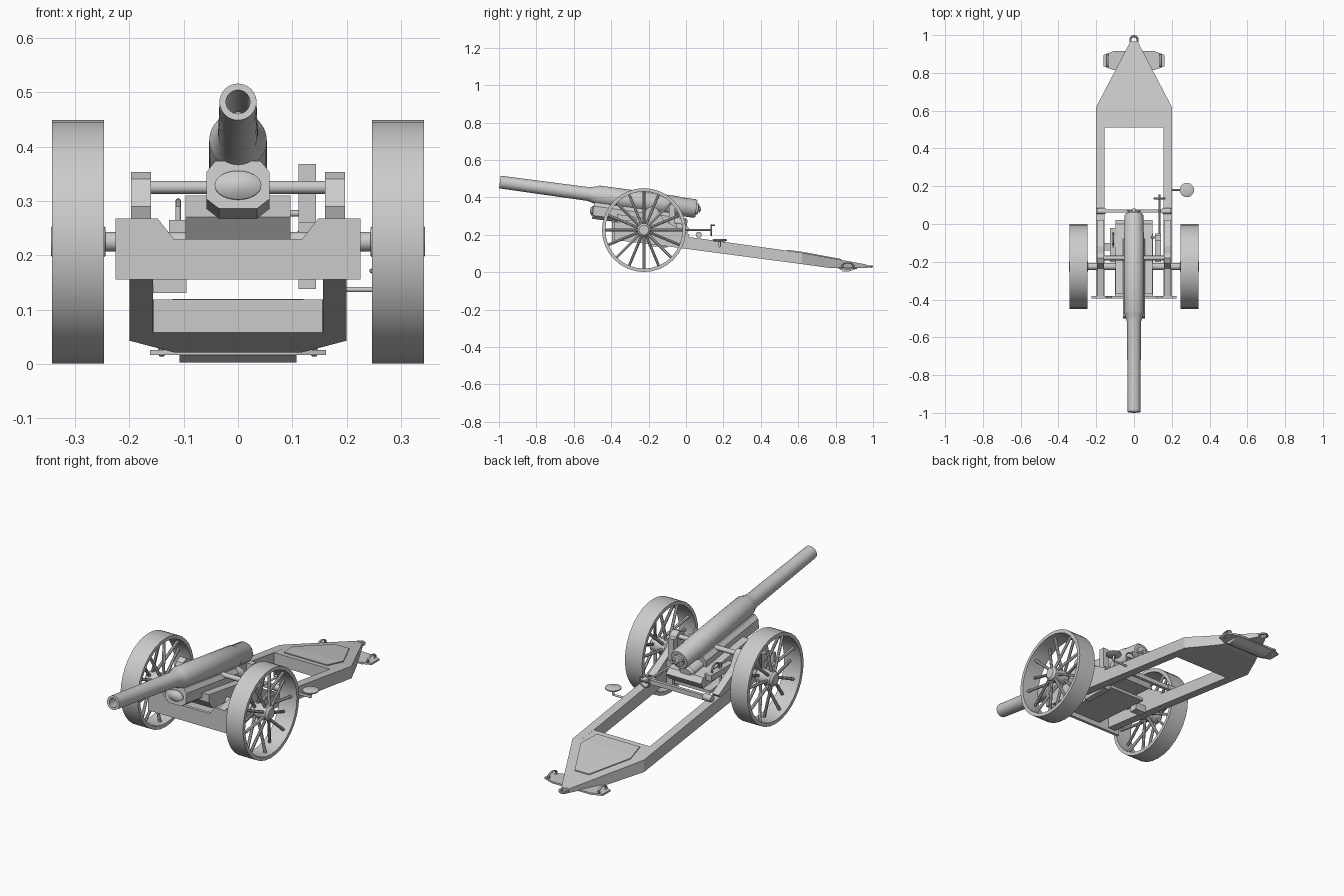
import bpy, bmesh, math
from mathutils import Vector, Matrix

old = bpy.data.objects.get("Cube")
if old:
    bpy.data.objects.remove(old, do_unlink=True)

mat = bpy.data.materials.new("grey paint")
mat.use_nodes = True
GREY = (0.6, 0.6, 0.6, 1)
mat.diffuse_color = GREY
mat.node_tree.nodes["Principled BSDF"].inputs["Base Color"].default_value = GREY


def finish(name, bm, smooth=False):
    bmesh.ops.recalc_face_normals(bm, faces=bm.faces)
    mesh = bpy.data.meshes.new(name)
    bm.to_mesh(mesh)
    bm.free()
    mesh.materials.append(mat)
    ob = bpy.data.objects.new(name, mesh)
    bpy.context.collection.objects.link(ob)
    if smooth:
        bpy.ops.object.select_all(action='DESELECT')
        ob.select_set(True)
        bpy.context.view_layer.objects.active = ob
        bpy.ops.object.shade_smooth_by_angle(angle=math.radians(35))
    return ob


def box(name, x, y, z):
    """Box from (min, max) ranges."""
    return prism(name, [(y[0], z[0]), (y[1], z[0]), (y[1], z[1]), (y[0], z[1])], x)


def prism(name, outline, span, axis='X'):
    """Extrude a flat outline: (y, z) along X, (x, z) along Y, (x, y) along Z."""
    bm = bmesh.new()
    place = {'X': lambda a, b, s: (s, a, b),
             'Y': lambda a, b, s: (a, s, b),
             'Z': lambda a, b, s: (a, b, s)}[axis]
    rings = [[bm.verts.new(place(a, b, s)) for a, b in outline] for s in span]
    bm.faces.new(rings[0])
    bm.faces.new(rings[1])
    n = len(outline)
    for i in range(n):
        j = (i + 1) % n
        bm.faces.new((rings[0][i], rings[0][j], rings[1][j], rings[1][i]))
    return finish(name, bm)


def lathe(name, profile, origin, axis, segs=32, closed=False, smooth=True):
    """Revolve (radius, distance) points around an axis."""
    bm = bmesh.new()
    turn = Vector(axis).to_track_quat('Z', 'Y')
    rings = []
    for r, t in profile:
        rings.append([bm.verts.new(Vector(origin) + turn @ Vector(
            (r * math.cos(math.tau * i / segs), r * math.sin(math.tau * i / segs), t)))
            for i in range(segs)])
    pairs = list(zip(rings, rings[1:]))
    if closed:
        pairs.append((rings[-1], rings[0]))
    else:
        bm.faces.new(rings[0])
        bm.faces.new(rings[-1])
    for a, b in pairs:
        for i in range(segs):
            j = (i + 1) % segs
            bm.faces.new((a[i], a[j], b[j], b[i]))
    return finish(name, bm, smooth)


def rod(name, a, b, r, segs=12):
    d = Vector(b) - Vector(a)
    return lathe(name, [(r, 0), (r, d.length)], a, d, segs)


def torus(name, centre, axis, major, minor, segs=24):
    ring = [(major + minor * math.cos(k * math.tau / 8), minor * math.sin(k * math.tau / 8))
            for k in range(8)]
    return lathe(name, ring, centre, axis, segs, closed=True)


# Gun tube, sloping down to the breech
tilt = math.radians(7.75)
down = Vector((0, math.cos(tilt), -math.sin(tilt)))
up = Vector((0, math.sin(tilt), math.cos(tilt)))
muzzle = Vector((0, -0.995, 0.482))
lathe("barrel", [(0.022, 0.3), (0.022, 0), (0.034, 0), (0.037, 0.48), (0.048, 0.52),
                 (0.053, 0.53), (0.053, 0.96), (0.05, 0.965), (0.05, 1.05), (0.044, 1.06)],
      muzzle, down, 40)
lathe("breech_block", [(0.03, 0), (0.03, 0.015), (0.012, 0.018), (0.01, 0.03)],
      muzzle + down * 1.055, down, 24)
end = muzzle + down * 1.075
rod("breech_handle", end + Vector((-0.035, 0, 0.015)), end + Vector((0.035, 0, -0.015)), 0.005)

# Recoil cradle beneath the tube
cradle = prism("recoil_cradle", [(-0.058, -0.025), (-0.035, -0.043), (0.035, -0.043),
                                 (0.058, -0.025), (0.058, 0.025), (0.042, 0.045),
                                 (-0.042, 0.045), (-0.058, 0.025)], (0, 0.42), 'Y')
cradle.matrix_world = Matrix.Translation(muzzle + down * 0.515 - up * 0.085) @ Matrix.Rotation(-tilt, 4, 'X')
cyl = lathe("recoil_cylinder", [(0.02, -0.012), (0.043, 0), (0.043, 0.5), (0.03, 0.512)],
            (0, 0, 0), (0, 1, 0), 28)
cyl.scale = (1, 1, 0.62)
cyl.location = muzzle + down * 0.51 - up * 0.085
cyl.rotation_euler.x = -tilt
prism("top_carriage", [(-0.37, 0.27), (-0.34, 0.23), (0, 0.2), (0.02, 0.23),
                       (0, 0.255), (-0.37, 0.31)], (-0.097, 0.097))

# Front plate with a notch for the gun
prism("front_plate", [(-0.225, 0.155), (0.225, 0.155), (0.225, 0.268), (0.148, 0.268),
                      (0.118, 0.23), (-0.118, 0.23), (-0.148, 0.268), (-0.225, 0.268)],
      (-0.395, -0.38), 'Y')
prism("carriage_floor", [(-0.38, 0.18), (-0.05, 0.155), (-0.05, 0.17), (-0.38, 0.2)], (-0.1, 0.1))

# Wheels, axle, cheeks and trail rails on both sides
HUB_Y = -0.225
rod("axle", (-0.27, HUB_Y, 0.225), (0.27, HUB_Y, 0.225), 0.018, 20)
for s, side in ((1, "left"), (-1, "right")):
    mid = Vector((s * 0.294, HUB_Y, 0.225))
    lathe(side + "_wheel_rim", [(0.224, -0.048), (0.224, 0.048), (0.206, 0.048), (0.206, -0.048)],
          mid, (1, 0, 0), 32, closed=True)
    lathe(side + "_wheel_hub", [(0.026, -0.05), (0.036, -0.04), (0.036, 0.04), (0.026, 0.05)],
          mid, (1, 0, 0), 20)
    for k in range(16):
        a = math.tau * k / 16
        ray = Vector((0, math.cos(a), math.sin(a)))
        lean = Vector((0.028 if k % 2 else -0.028, 0, 0))
        rod(side + "_spoke", mid + ray * 0.025 + lean, mid + ray * 0.212 - lean * 0.6, 0.0075, 8)

    rail = sorted((s * 0.156, s * 0.2))
    prism(side + "_trail_rail", [(-0.38, 0.172), (-0.1, 0.138), (0.62, 0.043), (0.62, 0.104),
                                 (0, 0.19), (-0.38, 0.243)], rail)
    prism(side + "_cheek", [(-0.38, 0.2), (0.0, 0.17), (0.02, 0.2), (-0.12, 0.28), (-0.155, 0.34),
                            (-0.18, 0.353), (-0.21, 0.34), (-0.235, 0.29), (-0.38, 0.265)],
          sorted((s * 0.16, s * 0.197)))
    rod(side + "_bar_end", (s * 0.15, 0.068, 0.2), (s * 0.195, 0.068, 0.2), 0.016)
    # Lifting loop on the spade wing
    loop = torus(side + "_spade_loop", (0, 0, 0), (1, 0, 0), 0.03, 0.006)
    loop.scale = (1, 1, 0.55)
    loop.location = (s * 0.14, 0.865, 0.033)

rod("trunnion", (-0.16, -0.18, 0.325), (0.16, -0.18, 0.325), 0.012)
box("rear_crossbar", (-0.185, 0.185), (0.06, 0.076), (0.185, 0.208))

# Tapered trail end: the plan is cut to follow the side slope
plan = [(-0.2, 0.62), (-0.155, 0.51), (0.155, 0.51), (0.2, 0.62), (0.02, 0.965), (-0.02, 0.965)]


def slope(y, table):
    for (a, p), (b, q) in zip(table, table[1:]):
        if y <= b:
            return p + (q - p) * (y - a) / (b - a)
    return table[-1][1]


TOP = [(0.5, 0.12), (0.62, 0.104), (0.97, 0.04)]
BASE = [(0.5, 0.059), (0.62, 0.043), (0.78, 0.021), (0.97, 0.021)]


def trail_slab(name, outline, top, base):
    ob = prism(name, outline, (0, 1), 'Z')
    bm = bmesh.new()
    bm.from_mesh(ob.data)
    for y in (0.62, 0.78):
        bmesh.ops.bisect_plane(bm, geom=bm.verts[:] + bm.edges[:] + bm.faces[:],
                               plane_co=(0, y, 0), plane_no=(0, 1, 0))
    for v in bm.verts:
        v.co.z = slope(v.co.y, TOP) + top if v.co.z > 0.5 else base(v.co.y)
    bm.to_mesh(ob.data)
    bm.free()


trail_slab("trail_end", plan, 0, lambda y: slope(y, BASE))
trail_slab("trail_lid", [(-0.12, 0.54), (0.12, 0.54), (0.14, 0.64), (0.04, 0.83), (-0.04, 0.83),
                         (-0.14, 0.64)], 0.005, lambda y: slope(y, TOP) - 0.005)

# Spade and towing eye
prism("spade_plate", [(-0.162, 0.835), (-0.108, 0.815), (0.108, 0.815), (0.162, 0.835),
                      (0.162, 0.895), (0.108, 0.915), (-0.108, 0.915), (-0.162, 0.895)],
      (0.017, 0.026), 'Z')
prism("spade_blade", [(0.82, 0.018), (0.84, 0.003), (0.87, 0.003), (0.91, 0.018)], (-0.108, 0.108))
torus("towing_eye", (0, 0.975, 0.03), (0, 0, 1), 0.019, 0.006)
box("eye_shank", (-0.014, 0.014), (0.92, 0.96), (0.024, 0.042))

# Layer's seat on its arm
rod("seat_arm", (0.18, 0.18, 0.137), (0.28, 0.18, 0.137), 0.005)
rod("seat_post", (0.28, 0.18, 0.137), (0.28, 0.18, 0.168), 0.006)
lathe("seat", [(0.03, 0), (0.038, 0.005), (0.038, 0.01), (0.03, 0.014)], (0.28, 0.18, 0.164), (0, 0, 1), 24)

# Sight bracket and elevating handwheels
box("sight_bracket", (0.111, 0.143), (-0.09, -0.06), (0.255, 0.368))
box("gear_box", (0.111, 0.143), (-0.2, -0.05), (0.138, 0.26))
rod("bracket_arm", (0.09, -0.07, 0.277), (0.125, -0.07, 0.277), 0.006)
rod("elevating_shaft", (0.135, -0.1, 0.225), (0.135, 0.14, 0.225), 0.005)
torus("elevating_wheel", (0.135, 0.135, 0.225), (0, 1, 0), 0.028, 0.004)
rod("elevating_wheel_bar", (0.107, 0.135, 0.225), (0.163, 0.135, 0.225), 0.003)
rod("elevating_handle", (0.135, 0.135, 0.252), (0.135, 0.155, 0.252), 0.004)
box("traverse_box", (-0.127, -0.09), (-0.2, -0.02), (0.235, 0.265))
box("traverse_bracket", (-0.156, -0.095), (-0.14, -0.1), (0.131, 0.17))
rod("traverse_shaft", (-0.11, -0.12, 0.15), (-0.11, -0.12, 0.29), 0.005)
torus("traverse_wheel", (-0.11, -0.08, 0.27), (1, 0, 0), 0.03, 0.005)
